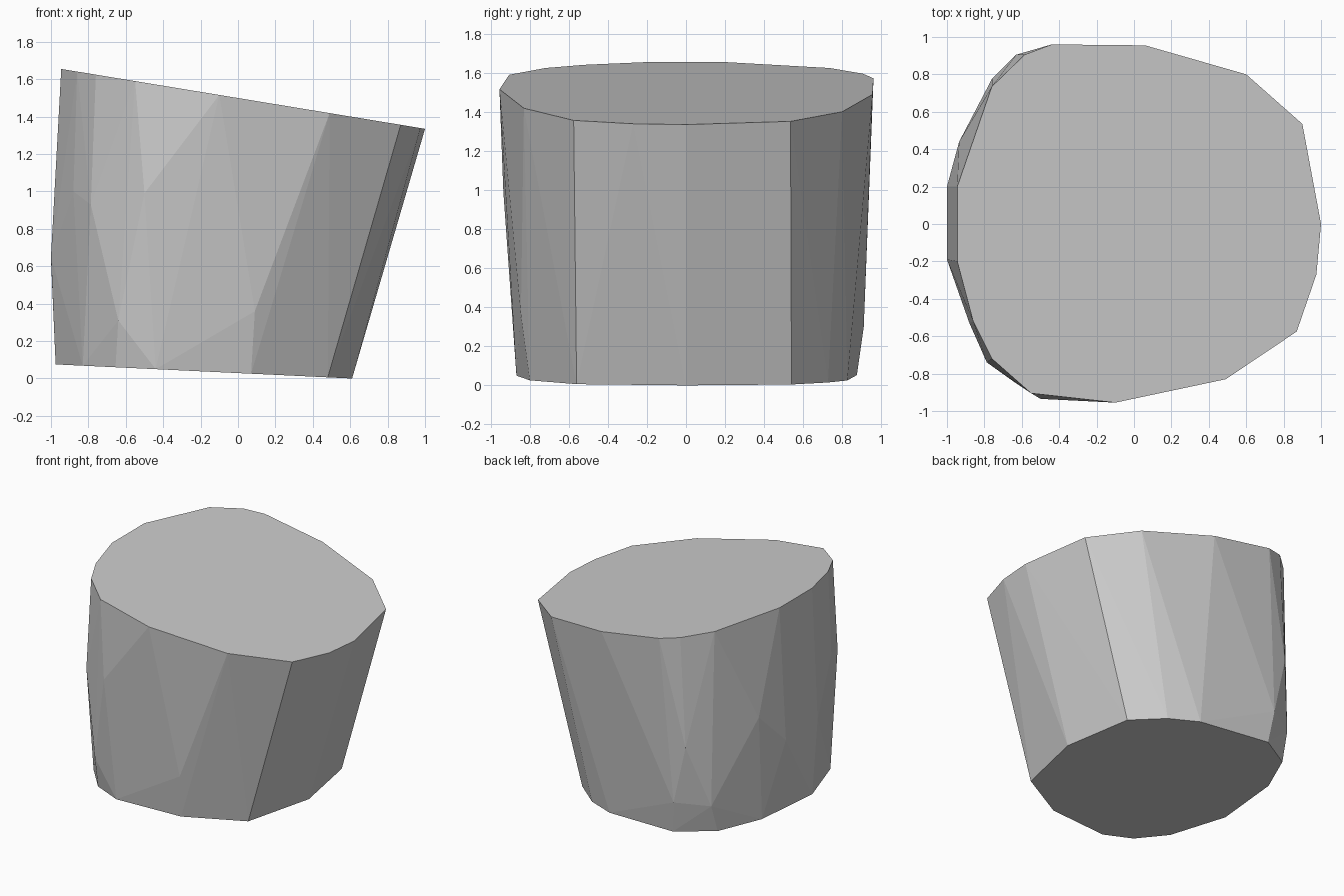
import bpy, bmesh, math

if "Cube" in bpy.data.objects:
    bpy.data.objects.remove(bpy.data.objects["Cube"])

# Slanted, faceted block: tilted top and bottom outlines plus a few side corners
TOP = [(-.945, .2), (-.945, -.2), (-.86, -.52), (-.76, -.72), (-.55, -.905), (-.1, -.955),
       (.49, -.83), (.87, -.575), (.975, -.27), (1, 0), (.9, .535), (.6, .8),
       (.06, .955), (-.44, .96), (-.585, .905), (-.76, .735)]
BOTTOM = [(.48, -.56), (.61, 0), (.515, .54), (.3, .727), (.08, .826), (-.5, .875),
          (-.77, .71), (-.92, .38), (-.975, -.16), (-.83, -.59), (-.655, -.785),
          (-.44, -.868), (.07, -.8)]
SIDE = [(-1, .2, .64), (-1, -.19, .65), (-.88, -.53, 1), (-.787, -.74, .93), (-.5, -.935, .99),
        (-.64, -.845, .31), (.09, -.845, .36), (-.53, .91, .3), (-.76, .775, .28),
        (-.63, .905, .75), (-.935, .44, .89)]


def top_height(x):
    return 1.4995 - .1645 * x


def bottom_height(x):
    return .029 - .0475 * x


points = [(x, y, top_height(x)) for x, y in TOP]
points += [(x, y, bottom_height(x)) for x, y in BOTTOM] + SIDE

# Wrap the corners in a convex skin and merge the flat caps
bm = bmesh.new()
for p in points:
    bm.verts.new(p)
hull = bmesh.ops.convex_hull(bm, input=bm.verts[:])
loose = {v for v in hull["geom_interior"] + hull["geom_unused"]
         if isinstance(v, bmesh.types.BMVert)}
bmesh.ops.delete(bm, geom=list(loose), context='VERTS')
bmesh.ops.dissolve_limit(bm, angle_limit=math.radians(.3), verts=bm.verts[:], edges=bm.edges[:])
bmesh.ops.recalc_face_normals(bm, faces=bm.faces[:])

# Rest the lowest corner on the ground
low = min(v.co.z for v in bm.verts)
bmesh.ops.translate(bm, verts=bm.verts[:], vec=(0, 0, -low))

mesh = bpy.data.meshes.new("faceted_block")
bm.to_mesh(mesh)
bm.free()
block = bpy.data.objects.new("faceted_block", mesh)
bpy.context.collection.objects.link(block)

grey = bpy.data.materials.new("light grey")
grey.diffuse_color = (.6, .6, .6, 1)
grey.use_nodes = True
grey.node_tree.nodes["Principled BSDF"].inputs["Base Color"].default_value = grey.diffuse_color
mesh.materials.append(grey)
